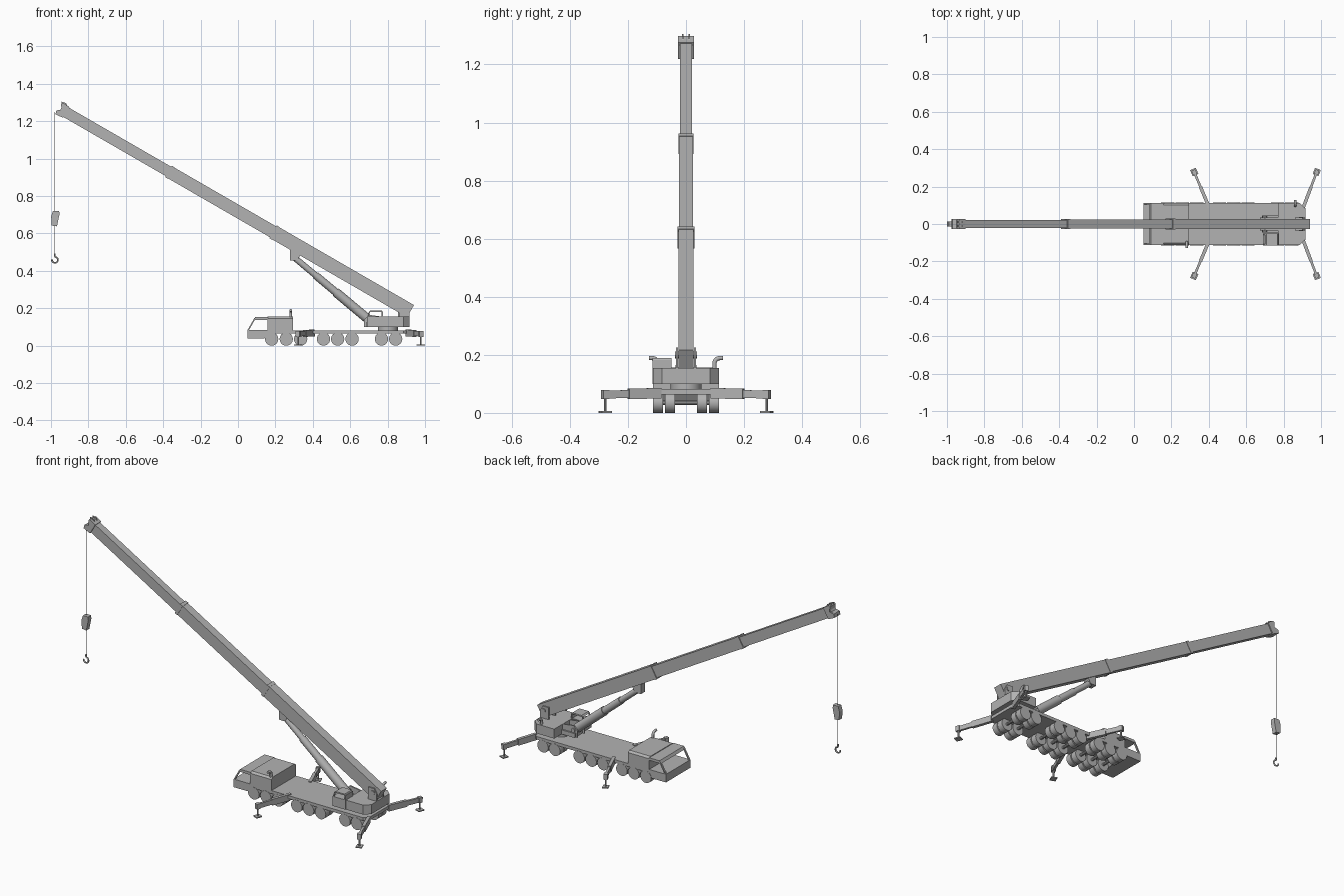
import bpy, bmesh, math
from mathutils import Vector, Matrix

if "Cube" in bpy.data.objects:
    bpy.data.objects.remove(bpy.data.objects["Cube"])

grey = bpy.data.materials.new("crane grey")
grey.diffuse_color = (0.45, 0.45, 0.45, 1)
grey.use_nodes = True
grey.node_tree.nodes["Principled BSDF"].inputs["Base Color"].default_value = grey.diffuse_color


def finish(name, bm, smooth=False):
    bmesh.ops.recalc_face_normals(bm, faces=bm.faces)
    me = bpy.data.meshes.new(name)
    bm.to_mesh(me)
    bm.free()
    me.materials.append(grey)
    ob = bpy.data.objects.new(name, me)
    bpy.context.collection.objects.link(ob)
    if smooth:
        bpy.context.view_layer.objects.active = ob
        ob.select_set(True)
        bpy.ops.object.shade_smooth_by_angle(angle=math.radians(35))
        ob.select_set(False)
    return ob


def extrude(name, pts, vec):
    """Solid from a flat outline pushed along a vector."""
    bm = bmesh.new()
    f = bm.faces.new([bm.verts.new(p) for p in pts])
    r = bmesh.ops.extrude_face_region(bm, geom=[f])
    bmesh.ops.translate(bm, vec=vec, verts=[v for v in r["geom"] if isinstance(v, bmesh.types.BMVert)])
    return finish(name, bm)


def side(name, xz, y0, y1):
    return extrude(name, [(x, y0, z) for x, z in xz], (0, y1 - y0, 0))


def plan(name, xy, z0, z1):
    return extrude(name, [(x, y, z0) for x, y in xy], (0, 0, z1 - z0))


def box(name, x0, x1, y0, y1, z0, z1):
    return plan(name, [(x0, y0), (x1, y0), (x1, y1), (x0, y1)], z0, z1)


def beam(name, p, q, w, h):
    """Square bar from p to q, upright side kept vertical."""
    p, q = Vector(p), Vector(q)
    d = q - p
    m = Matrix.Translation((p + q) / 2) @ d.to_track_quat('X', 'Z').to_matrix().to_4x4()
    bm = bmesh.new()
    bmesh.ops.create_cube(bm, size=1, matrix=m @ Matrix.Diagonal((d.length, w, h, 1)))
    return finish(name, bm)


def rod(name, p, q, r, n=20):
    p, q = Vector(p), Vector(q)
    d = q - p
    m = Matrix.Translation((p + q) / 2) @ d.to_track_quat('Z', 'Y').to_matrix().to_4x4()
    bm = bmesh.new()
    bmesh.ops.create_cone(bm, cap_ends=True, segments=n, radius1=r, radius2=r, depth=d.length, matrix=m)
    return finish(name, bm, True)


def tube(name, pts, r):
    cu = bpy.data.curves.new(name, 'CURVE')
    cu.dimensions = '3D'
    cu.bevel_depth, cu.bevel_resolution, cu.use_fill_caps = r, 2, True
    sp = cu.splines.new('POLY')
    sp.points.add(len(pts) - 1)
    for pt, co in zip(sp.points, pts):
        pt.co = (*co, 1)
    cu.materials.append(grey)
    ob = bpy.data.objects.new(name, cu)
    bpy.context.collection.objects.link(ob)


W = 0.113  # half width of the truck

# carrier deck with clipped rear corners
plan("deck", [(0.15, -W), (0.885, -W), (0.91, -0.09), (0.91, 0.09), (0.885, W), (0.15, W)], 0.064, 0.082)

# driver cab: lower shell, open window frame, roof and rear block
side("cab_lower", [(0.05, 0.037), (0.14, 0.037), (0.16, 0.065), (0.16, 0.084), (0.05, 0.084)], -W, W)
side("cab_roof", [(0.083, 0.137), (0.16, 0.137), (0.16, 0.152), (0.092, 0.152)], -W, W)
box("cab_rear_block", 0.158, 0.295, -W, W, 0.072, 0.146)
side("cab_rear_top", [(-W, 0), (W, 0), (W - 0.012, 0.010), (-W + 0.012, 0.010)], 0, 0.137).matrix_world = \
    Matrix(((0, 1, 0, 0.158), (1, 0, 0, 0), (0, 0, 1, 0.146), (0, 0, 0, 1)))
for s in (-1, 1):
    beam("cab_pillar", (0.053, s * (W - 0.005), 0.08), (0.09, s * (W - 0.005), 0.145), 0.01, 0.007)

# eight axles with twin wheels on each side
for x in (0.18, 0.258, 0.335, 0.457, 0.533, 0.61, 0.767, 0.843):
    rod("axle", (x, -0.1, 0.036), (x, 0.1, 0.036), 0.008, 10)
    for s in (-1, 1):
        for y in (0.038, 0.079):
            rod("wheel", (x, s * y, 0.0355), (x, s * (y + 0.035), 0.0355), 0.0355, 24)

# outriggers with telescoping beams, jacks and feet
for x0, x1 in ((0.402, 0.322), (0.905, 0.977)):
    for s in (-1, 1):
        a, b = Vector((x0, s * 0.088, 0.068)), Vector((x1, s * 0.278, 0.063))
        beam("outrigger_sleeve", a, a.lerp(b, 0.58), 0.018, 0.036)
        beam("outrigger_beam", a.lerp(b, 0.5), b, 0.013, 0.027)
        d = (b - a).normalized() * 0.011
        beam("outrigger_head", b - d, b + d, 0.022, 0.031)
        rod("outrigger_jack", (b.x, b.y, 0.003), (b.x, b.y, 0.055), 0.005, 10)
        f = Vector((d.x, d.y, 0)) * 1.6
        c = Vector((b.x, b.y, 0.003))
        beam("outrigger_foot", c - f, c + f, 0.033, 0.006)

# turntable and rotating upper body
rod("turntable", (0.802, 0, 0.08), (0.802, 0, 0.104), 0.053, 28)
plan("counterweight", [(0.77, -W), (0.885, -W), (0.917, -0.083), (0.917, 0.083), (0.885, W), (0.77, W)], 0.1, 0.155)
box("upper_front_arm", 0.685, 0.78, -0.045, 0.045, 0.1, 0.125)
for s in (-1, 1):
    side("cylinder_foot_bracket", [(0.675, 0.1), (0.77, 0.1), (0.77, 0.155), (0.70, 0.165), (0.675, 0.14)],
         s * 0.028, s * 0.036)
    side("boom_pivot_bracket", [(0.862, 0.15), (0.917, 0.15), (0.917, 0.195), (0.90, 0.225), (0.862, 0.225)],
         s * 0.027, s * 0.034)
rod("cylinder_foot_pin", (0.70, -0.042, 0.138), (0.70, 0.042, 0.138), 0.012, 14)
rod("boom_pivot_pin", (0.893, -0.038, 0.2), (0.893, 0.038, 0.2), 0.012, 14)

# operator cab on the turntable, with open windows
y0, y1 = -0.116, -0.05
box("operator_cab_lower", 0.69, 0.775, y0, y1, 0.1, 0.156)
side("operator_cab_roof", [(0.70, 0.181), (0.773, 0.181), (0.768, 0.189), (0.708, 0.189)], y0, y1)
box("operator_cab_back", 0.768, 0.775, y0, y1, 0.154, 0.183)
for y in (y0 + 0.004, y1 - 0.004):
    beam("operator_cab_pillar", (0.694, y, 0.153), (0.705, y, 0.184), 0.008, 0.006)

# curved exhaust pipes
for x, s in ((0.282, -1), (0.862, 1)):
    arc = [(x, s * (0.118 - 0.02 * math.cos(t)), 0.17 + 0.019 * math.sin(t))
           for t in [i * math.pi / 12 for i in range(7)]]
    tube("exhaust_pipe", [(x, s * 0.098, 0.14)] + arc + [(x, s * 0.128, 0.189)], 0.0075)

# boom: s runs along the boom, p is square to it, measured from the rear top corner
C, S = math.cos(math.radians(30)), 0.5


def bp(s, p):
    return (0.941 - C * s + S * p, 0.217 + S * s + C * p)


def boom_part(name, s0, s1, h, w, mid=-0.0375):
    side(name, [bp(s0, mid - h / 2), bp(s1, mid - h / 2), bp(s1, mid + h / 2), bp(s0, mid + h / 2)], -w, w)


boom_part("boom_base_section", 0, 0.845, 0.075, 0.0265)
boom_part("boom_middle_section", 0.8, 1.491, 0.067, 0.024)
boom_part("boom_tip_section", 1.45, 2.16, 0.058, 0.021)
boom_part("boom_base_collar", 0.83, 0.848, 0.079, 0.0285)
boom_part("boom_middle_collar", 1.476, 1.494, 0.071, 0.026)

# boom head with top sheave
side("boom_head", [bp(2.125, -0.071), bp(2.17, -0.075), bp(2.176, -0.055), bp(2.155, -0.037),
                   bp(2.172, -0.012), bp(2.165, -0.002), bp(2.125, -0.004)], -0.027, 0.027)
for s in (-1, 1):
    side("head_sheave_cheek", [bp(2.13, -0.01), bp(2.17, -0.01), bp(2.176, 0.0), bp(2.15, 0.005)],
         s * 0.008, s * 0.014)
x, z = bp(2.16, -0.058)
rod("head_sheave", (x, -0.02, z), (x, 0.02, z), 0.014, 16)

# lift cylinder and its bracket under the boom
side("lift_bracket", [(0.277, 0.455), (0.315, 0.455), (0.335, 0.487), (0.335, 0.53), (0.277, 0.56)], -0.02, 0.02)
top, foot = Vector((0.305, 0, 0.468)), Vector((0.70, 0, 0.138))
rod("lift_cylinder_rod", foot, top, 0.0165)
rod("lift_cylinder_stage", foot, foot.lerp(top, 0.72), 0.0205)
rod("lift_cylinder_barrel", foot, foot.lerp(top, 0.45), 0.025)

# hoist rope, hook block and hook
hx = -0.979
rod("hoist_rope", (hx, 0, 0.71), (hx, 0, 1.25), 0.0013, 6)
rod("hook_rope", (hx, 0, 0.485), (hx, 0, 0.65), 0.0013, 6)
side("hook_block", [(-0.99, 0.72), (-0.956, 0.72), (-0.955, 0.70), (-0.968, 0.638), (-0.996, 0.642), (-0.999, 0.69)],
     -0.014, 0.014)
hook = [(hx + 0.016 * math.cos(t), 0, 0.459 + 0.016 * math.sin(t))
        for t in [math.radians(80 - i * 24) for i in range(12)]]
tube("hook", [(hx, 0, 0.492), (hx, 0, 0.48)] + hook, 0.0045)
